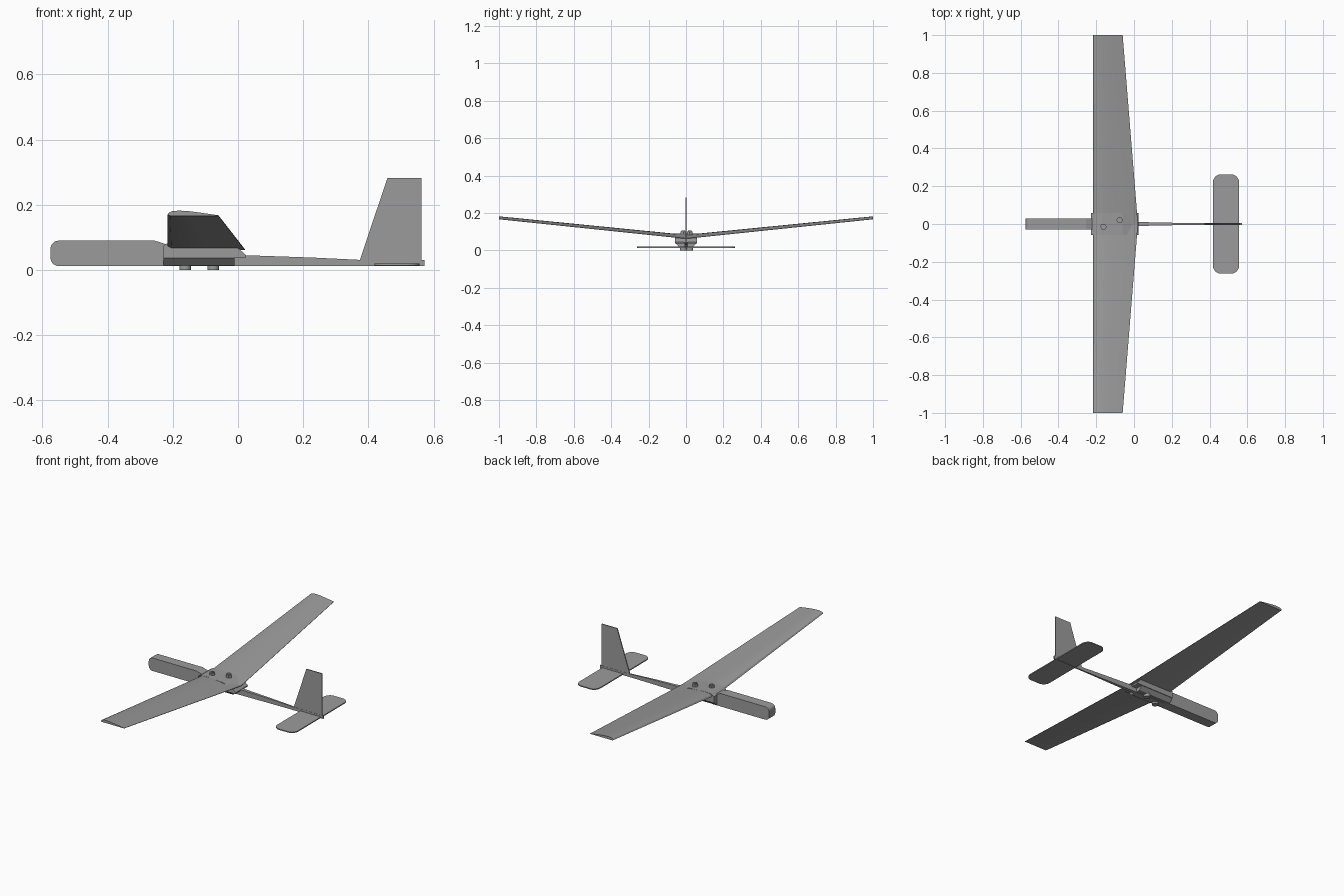
import bpy, bmesh, math

if "Cube" in bpy.data.objects:
    bpy.data.objects.remove(bpy.data.objects["Cube"])

grey = bpy.data.materials.new("plain grey")
grey.diffuse_color = (0.33, 0.33, 0.33, 1)
grey.use_nodes = True
grey.node_tree.nodes["Principled BSDF"].inputs["Base Color"].default_value = grey.diffuse_color


def finish(name, bm, smooth=False):
    bmesh.ops.recalc_face_normals(bm, faces=bm.faces)
    me = bpy.data.meshes.new(name)
    bm.to_mesh(me)
    bm.free()
    me.materials.append(grey)
    ob = bpy.data.objects.new(name, me)
    bpy.context.collection.objects.link(ob)
    if smooth:
        bpy.context.view_layer.objects.active = ob
        ob.select_set(True)
        bpy.ops.object.shade_smooth_by_angle(angle=math.radians(30))
        ob.select_set(False)
    return ob


def loft(name, rings, smooth=False):
    """Skin matching closed rings of points and cap both ends."""
    bm = bmesh.new()
    vs = [[bm.verts.new(p) for p in r] for r in rings]
    n = len(vs[0])
    for a, b in zip(vs, vs[1:]):
        for i in range(n):
            j = (i + 1) % n
            bm.faces.new((a[i], a[j], b[j], b[i]))
    bm.faces.new(vs[0])
    bm.faces.new(vs[-1])
    return finish(name, bm, smooth)


def side_plate(name, pts, half):
    return loft(name, [[(x, y, z) for x, z in pts] for y in (-half, half)])


def rounded(x0, x1, y0, y1, r, seg=6):
    """Rounded rectangle outline."""
    pts = []
    for k, (cx, cy) in enumerate([(x1 - r, y1 - r), (x0 + r, y1 - r),
                                  (x0 + r, y0 + r), (x1 - r, y0 + r)]):
        for i in range(seg + 1):
            a = math.pi / 2 * (k + i / seg)
            pts.append((cx + r * math.cos(a), cy + r * math.sin(a)))
    return pts


def cylinder(name, x, y, z0, z1, r, n):
    rings = [[(x + r * math.cos(2 * math.pi * i / n),
               y + r * math.sin(2 * math.pi * i / n), z) for i in range(n)]
             for z in (z0, z1)]
    return loft(name, rings, n > 8)


# Nose pod with rounded nose and sloping rear shoulder
nose = [(-.575 + .025 * (1 - math.sin(a)), .037 - .025 * math.cos(a))
        for a in [math.pi / 2 * i / 5 for i in range(6)]]
nose_top = [(-.575 + .025 * (1 - math.cos(a)), .065 + .025 * math.sin(a))
            for a in [math.pi / 2 * i / 5 for i in range(6)]]
side_plate("nose_pod", nose + nose_top + [(-.255, .09), (-.215, .077), (-.2, .012)], .03)

# Tapered tail boom
loft("tail_boom", [[(x, -w, .012), (x, w, .012), (x, w, h), (x, -w, h)]
                   for x, w, h in [(-.21, .018, .06), (.0, .011, .046),
                                   (.23, .006, .038), (.375, .004, .031),
                                   (.572, .004, .031)]])

# Upright fin and rounded tailplane
side_plate("fin", [(.373, .028), (.458, .282), (.562, .282), (.562, .028)], .003)
outline = rounded(.418, .556, -.262, .262, .04)
loft("tailplane", [[(x, y, z) for x, y in outline] for z in (.014, .02)])

# Wing mount: lower tray with sloping sides, upper saddle with tapered rear
loft("mount_tray", [[(x, -.032, .014), (x, .032, .014), (x, .055, .036), (x, -.055, .036)]
                    for x in (-.228, -.01)])
side_plate("mount_saddle", [(-.228, .036), (.022, .036), (.025, .045), (.002, .066),
                            (-.06, .083), (-.17, .09), (-.21, .086), (-.228, .075)], .058)

# Wing halves: flat-bottomed section, straight leading edge, raked trailing edge
SECTION = [(0, .25), (.03, .65), (.1, .92), (.22, 1), (.4, .92), (.6, .68),
           (.8, .4), (1, .1), (1, 0), (.5, 0), (.05, 0)]
for side, label in ((-1, "right"), (1, "left")):
    rings = []
    for y, te, z, t in ((0, .021, .062, .022), (.06, .016, .068, .021), (1, -.06, .166, .016)):
        rings.append([(-.216 + u * (te + .216), side * y, z + v * t) for u, v in SECTION])
    loft("wing_" + label, rings, True)

# Two mounting bolts with hexagonal nuts on top and round heads below
for i, (x, y) in enumerate(((-.162, -.014), (-.076, .02))):
    cylinder("bolt_nut_%d" % i, x, y, .07, .1, .017, 6)
    cylinder("bolt_shaft_%d" % i, x, y, .012, .106, .009, 16)
    cylinder("bolt_head_%d" % i, x, y, 0, .02, .018, 24)
